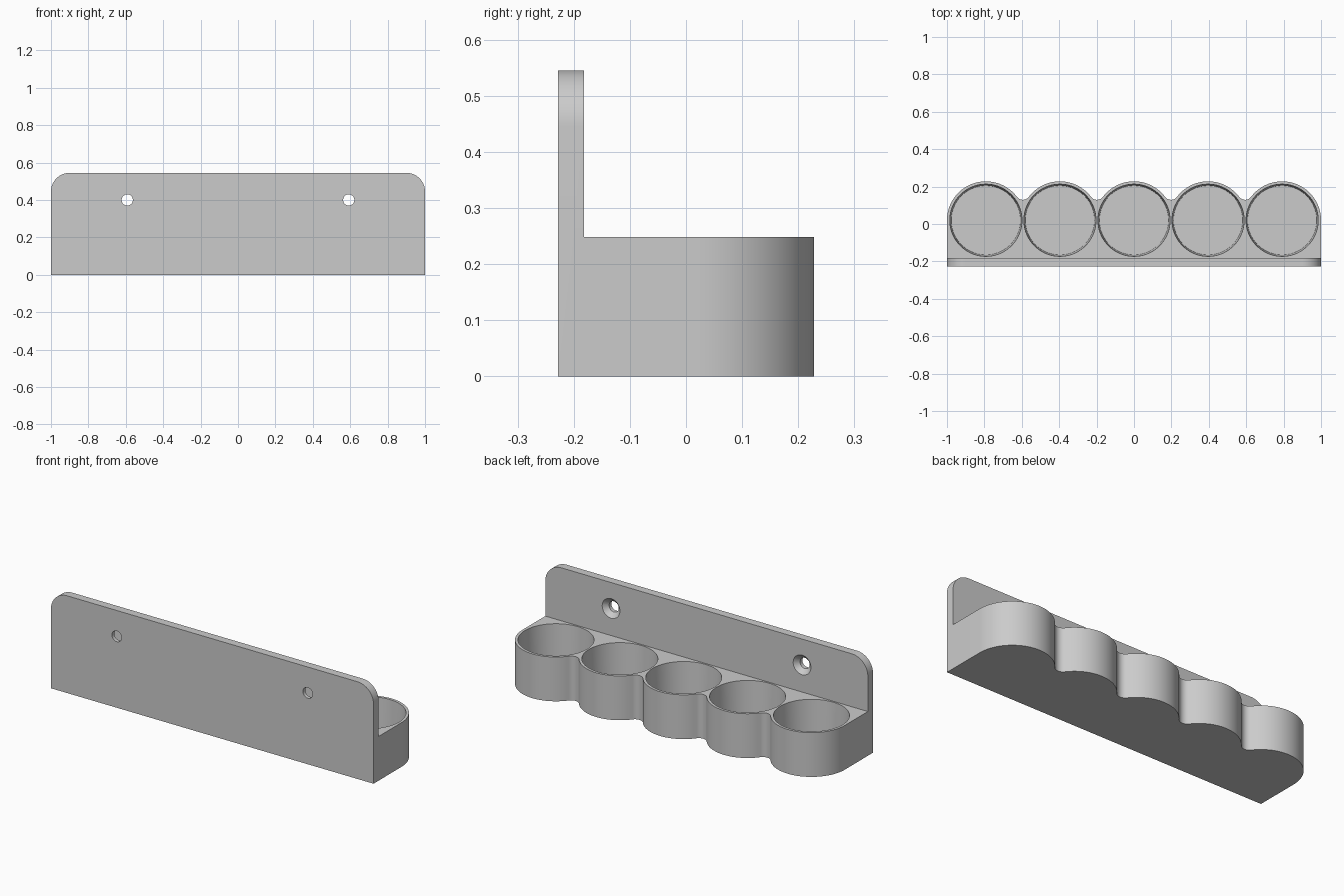
import bpy, bmesh
from math import sin, cos, pi, atan2, sqrt, radians
from mathutils import Vector, Matrix

old = bpy.data.objects.get("Cube")
if old:
    bpy.data.objects.remove(old, do_unlink=True)

CUPS, PITCH, CUP_R, CUP_Y = 5, 0.396, 0.208, 0.02
BLEND_R = 0.04
BODY_H, PLATE_H = 0.248, 0.545
FRONT, PLATE_BACK = -0.228, -0.182
cup_xs = [(i - (CUPS - 1) / 2) * PITCH for i in range(CUPS)]

grey = bpy.data.materials.new("light_grey")
grey.use_nodes = True
colour = (0.6, 0.6, 0.6, 1)
grey.diffuse_color = colour
grey.node_tree.nodes["Principled BSDF"].inputs["Base Color"].default_value = colour


def make_object(name, bm):
    bmesh.ops.recalc_face_normals(bm, faces=bm.faces)
    mesh = bpy.data.meshes.new(name)
    bm.to_mesh(mesh)
    bm.free()
    mesh.materials.append(grey)
    obj = bpy.data.objects.new(name, mesh)
    bpy.context.collection.objects.link(obj)
    return obj


def extrude_profile(name, points, offset):
    bm = bmesh.new()
    face = bm.faces.new([bm.verts.new(p) for p in points])
    result = bmesh.ops.extrude_face_region(bm, geom=[face], use_keep_orig=True)
    verts = [v for v in result["geom"] if isinstance(v, bmesh.types.BMVert)]
    bmesh.ops.translate(bm, verts=verts, vec=Vector(offset))
    return make_object(name, bm)


def arc(cx, cy, r, start, end, steps):
    angles = [start + (end - start) * i / steps for i in range(steps + 1)]
    return [(cx + r * cos(a), cy + r * sin(a)) for a in angles]


def lathe_cutter(name, rings, matrix, sides):
    """Closed round solid from (radius, height) rings."""
    bm = bmesh.new()
    loops = [[bm.verts.new(matrix @ Vector((r * cos(2 * pi * i / sides),
                                            r * sin(2 * pi * i / sides), h)))
              for i in range(sides)] for r, h in rings]
    for a, b in zip(loops, loops[1:]):
        for i in range(sides):
            j = (i + 1) % sides
            bm.faces.new((a[i], a[j], b[j], b[i]))
    bm.faces.new(loops[0][::-1])
    bm.faces.new(loops[-1])
    obj = make_object(name, bm)
    obj.hide_render = True
    return obj


def combine(target, other, operation):
    mod = target.modifiers.new(operation.lower(), "BOOLEAN")
    mod.operation, mod.solver, mod.object = operation, "EXACT", other
    bpy.context.view_layer.objects.active = target
    bpy.ops.object.modifier_apply(modifier=mod.name)
    bpy.data.objects.remove(other, do_unlink=True)


# Scalloped body outline: cup arcs joined by small concave blends
rise = sqrt((CUP_R + BLEND_R) ** 2 - (PITCH / 2) ** 2)
meet = atan2(rise, PITCH / 2)
side_x = cup_xs[-1] + CUP_R
outline = [(-side_x, -0.2), (side_x, -0.2)]
for i, x in enumerate(reversed(cup_xs)):
    first, last = i == 0, i == CUPS - 1
    outline += arc(x, CUP_Y, CUP_R, 0 if first else meet,
                   pi if last else pi - meet, 36)
    if not last:
        outline += arc(x - PITCH / 2, CUP_Y + rise, BLEND_R,
                       -meet, meet - pi, 12)[1:-1]
body = extrude_profile("cup_body", [(x, y, 0) for x, y in outline], (0, 0, BODY_H))

# Wall plate with rounded upper corners
corner = 0.1
plate_pts = [(-side_x, 0), (side_x, 0)]
plate_pts += arc(side_x - corner, PLATE_H - corner, corner, 0, pi / 2, 16)
plate_pts += arc(corner - side_x, PLATE_H - corner, corner, pi / 2, pi, 16)
rack = extrude_profile("wall_rack", [(x, FRONT, z) for x, z in plate_pts],
                       (0, PLATE_BACK - FRONT, 0))
combine(rack, body, "UNION")

# Slightly tapered cup bores with closed floors
for x in cup_xs:
    bore = lathe_cutter("cup_bore", [(0.185, 0.025), (0.193, BODY_H), (0.193, 0.3)],
                        Matrix.Translation((x, CUP_Y, 0)), 72)
    combine(rack, bore, "DIFFERENCE")

# Countersunk screw holes
for x in (-0.592, 0.592):
    turn = Matrix.Translation((x, 0, 0.4)) @ Matrix.Rotation(radians(-90), 4, "X")
    hole = lathe_cutter("screw_hole", [(0.03, FRONT - 0.05), (0.03, PLATE_BACK - 0.025),
                                       (0.055, PLATE_BACK), (0.055, -0.15)], turn, 32)
    combine(rack, hole, "DIFFERENCE")

bpy.ops.object.select_all(action="DESELECT")
rack.select_set(True)
bpy.context.view_layer.objects.active = rack
bpy.ops.object.shade_smooth_by_angle(angle=radians(30))
